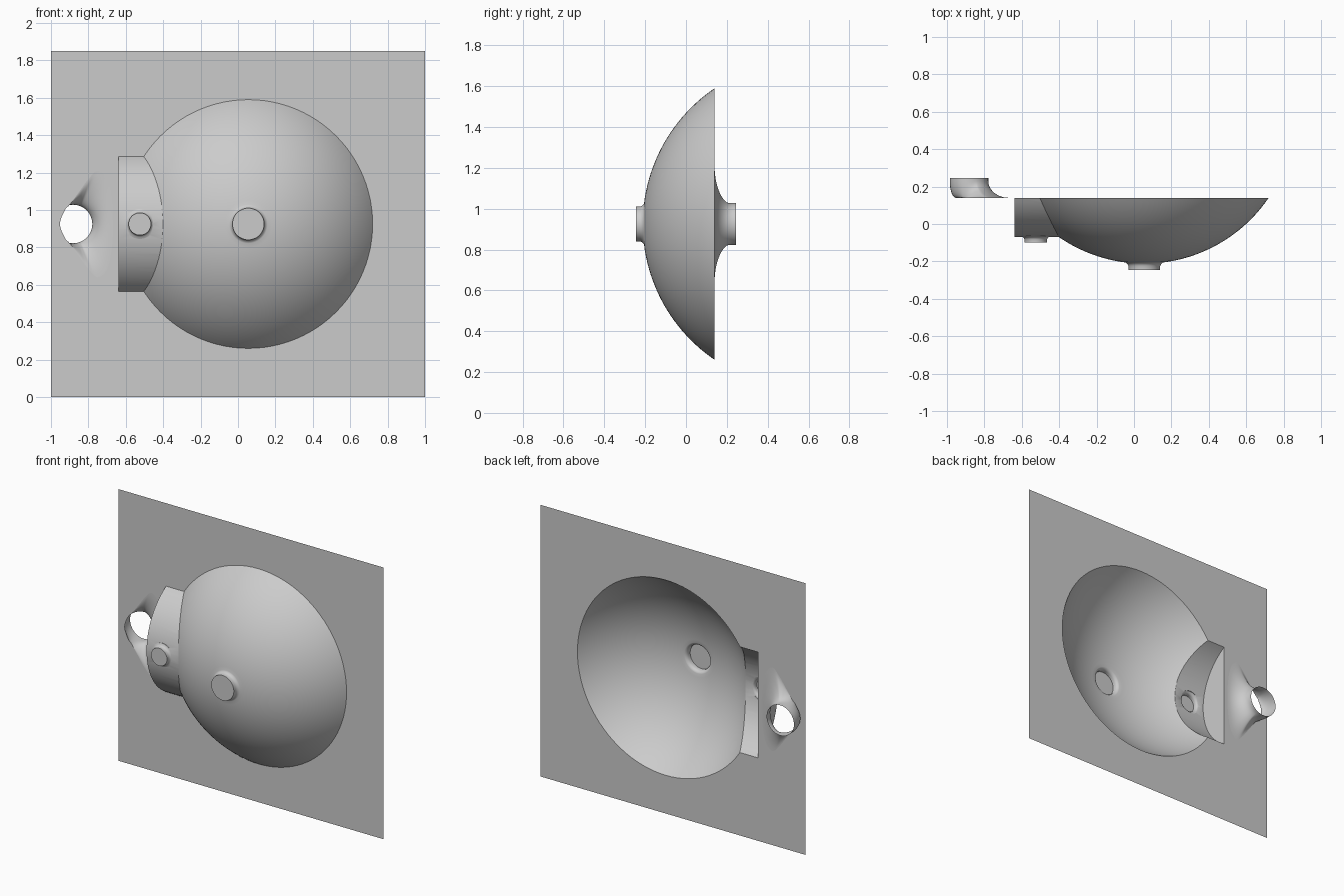
import bpy, bmesh
from math import sin, cos, pi, atan2, sqrt
from mathutils import Vector, Matrix

cube = bpy.data.objects.get("Cube")
if cube:
    bpy.data.objects.remove(cube)

SHEET_Y = 0.14      # plane of the flat sheet
MID_Z = 0.925       # height of the basin centre
BOWL_X = 0.055
FRONT = Matrix.Rotation(pi / 2, 4, "X")   # turns the z axis to -y

grey = bpy.data.materials.new("light_grey")
grey.use_nodes = True
grey.diffuse_color = (0.6, 0.6, 0.6, 1)
grey.node_tree.nodes["Principled BSDF"].inputs["Base Color"].default_value = (0.6, 0.6, 0.6, 1)


def make_object(name, bm):
    mesh = bpy.data.meshes.new(name)
    bm.to_mesh(mesh)
    bm.free()
    mesh.materials.append(grey)
    obj = bpy.data.objects.new(name, mesh)
    bpy.context.collection.objects.link(obj)
    return obj


def smooth(obj):
    bpy.ops.object.select_all(action="DESELECT")
    obj.select_set(True)
    bpy.context.view_layer.objects.active = obj
    bpy.ops.object.shade_smooth_by_angle(angle=0.5)


def lathe(name, profile, x, steps=48):
    """Closed solid turned about a front-to-back axis; profile is (radius, y)."""
    bm = bmesh.new()
    verts = [bm.verts.new((x + r, y, MID_Z)) for r, y in profile]
    edges = [bm.edges.new(pair) for pair in zip(verts, verts[1:])]
    bmesh.ops.spin(bm, geom=verts + edges, cent=(x, 0, MID_Z), axis=(0, 1, 0),
                   angle=2 * pi, steps=steps)
    bmesh.ops.remove_doubles(bm, verts=bm.verts, dist=0.0001)
    bmesh.ops.recalc_face_normals(bm, faces=bm.faces)
    return make_object(name, bm)


# Bowl: part of a sphere
rim, depth = 0.665, 0.352
radius = (rim ** 2 + depth ** 2) / (2 * depth)
bm = bmesh.new()
bmesh.ops.create_uvsphere(bm, u_segments=96, v_segments=80, radius=radius, matrix=(
    Matrix.Translation((BOWL_X, SHEET_Y - depth + radius, MID_Z)) @ FRONT))
basin = make_object("basin", bm)

# Overflow chamber: arched block running into the bowl
half, rise = 0.36, 0.21
arc_r = (half ** 2 + rise ** 2) / (2 * rise)
centre_y = SHEET_Y - rise + arc_r
bm = bmesh.new()
outline = [(SHEET_Y + 0.06, -half)]
for i in range(33):
    dz = arc_r * sin((i / 16 - 1) * atan2(half, arc_r - rise))
    outline.append((centre_y - sqrt(arc_r ** 2 - dz ** 2), dz))
outline.append((SHEET_Y + 0.06, half))
face = bm.faces.new([bm.verts.new((-0.64, y, MID_Z + z)) for y, z in outline])
side = bmesh.ops.extrude_face_region(bm, geom=[face])["geom"]
bmesh.ops.translate(bm, vec=(0.5, 0, 0),
                    verts=[v for v in side if isinstance(v, bmesh.types.BMVert)])
bmesh.ops.recalc_face_normals(bm, faces=bm.faces)
chamber = make_object("overflow_chamber", bm)

# Capped outlets with a small flare at the root
drain = lathe("drain", [(0, -0.245), (0.085, -0.245), (0.085, -0.224), (0.09, -0.214),
                        (0.098, -0.207), (0.11, -0.203), (0.11, -0.1), (0, -0.1)], BOWL_X)
overflow = lathe("overflow_outlet", [(0, -0.1), (0.06, -0.1), (0.06, -0.083), (0.064, -0.075),
                                     (0.07, -0.07), (0.08, -0.066), (0.08, 0), (0, 0)], -0.525)

# Join the solids into one shell
for part in (chamber, drain, overflow):
    mod = basin.modifiers.new("union", "BOOLEAN")
    mod.operation, mod.solver, mod.object = "UNION", "EXACT", part
bpy.context.view_layer.update()
bm = bmesh.new()
bm.from_object(basin, bpy.context.evaluated_depsgraph_get())
basin.modifiers.clear()
for part in (chamber, drain, overflow):
    bpy.data.objects.remove(part)

# Open the shell at the sheet
bmesh.ops.bisect_plane(bm, geom=bm.verts[:] + bm.edges[:] + bm.faces[:], dist=0.00001,
                       plane_co=(0, SHEET_Y, 0), plane_no=(0, 1, 0), clear_outer=True)
bmesh.ops.remove_doubles(bm, verts=bm.verts, dist=0.0001)
basin_rim = [[v.co.copy() for v in e.verts] for e in bm.edges
             if e.is_boundary and all(abs(v.co.y - SHEET_Y) < 0.001 for v in e.verts)]
bm.to_mesh(basin.data)
bm.free()
smooth(basin)

# Footprint of the faucet collar: a fan opening towards the basin
TUBE_X, TUBE_R, END_Y, FLARE_H = -0.882, 0.103, 0.245, 0.09
keys = [(-0.952, 0), (-0.925, 0.075), (-0.9, 0.103), (-0.85, 0.172), (-0.8, 0.24),
        (-0.75, 0.285), (-0.7, 0.24), (-0.675, 0.13), (-0.668, 0)]
keys = keys + [(x, -z) for x, z in keys[-2:0:-1]]
pts = [Vector(k) for k in keys]


def curve_point(i, t):
    a, b, c, d = (pts[(i + k) % len(pts)] for k in (-1, 0, 1, 2))
    return 0.5 * (2 * b + (c - a) * t + (2 * a - 5 * b + 4 * c - d) * t ** 2
                  + (3 * b - a - 3 * c + d) * t ** 3)


foot = [curve_point(i, k / 6) for i in range(len(pts)) for k in range(6)]

# Faucet collar: loft from the footprint to an open tube
bm = bmesh.new()
rings = []
levels = [(1 - sin(a), SHEET_Y + FLARE_H * (1 - cos(a)))
          for a in (pi / 2 * i / 12 for i in range(13))] + [(0, END_Y)]
for blend, y in levels:
    ring = []
    for p in foot:
        angle = atan2(p.y, p.x - TUBE_X)
        tube = Vector((TUBE_X + TUBE_R * cos(angle), TUBE_R * sin(angle)))
        q = tube.lerp(p, blend)
        ring.append(bm.verts.new((q.x, y, MID_Z + q.y)))
    rings.append(ring)
for low, high in zip(rings, rings[1:]):
    for i in range(len(foot)):
        bm.faces.new((low[i - 1], low[i], high[i], high[i - 1]))
bmesh.ops.recalc_face_normals(bm, faces=bm.faces)
smooth(make_object("faucet_collar", bm))

# Flat sheet with openings for the basin and the collar
bm = bmesh.new()


def add_loop(points):
    vs = [bm.verts.new(p) for p in points]
    for i in range(len(vs)):
        bm.edges.new((vs[i - 1], vs[i]))


add_loop([(x, SHEET_Y, z) for x, z in ((-1, 0), (1, 0), (1, 1.85), (-1, 1.85))])
add_loop([(p.x, SHEET_Y, MID_Z + p.y) for p in foot])
for a, b in basin_rim:
    bm.edges.new((bm.verts.new(a), bm.verts.new(b)))
bmesh.ops.remove_doubles(bm, verts=bm.verts, dist=0.0001)
bmesh.ops.triangle_fill(bm, edges=bm.edges[:], use_beauty=True, normal=(0, -1, 0))
for f in bm.faces:
    f.normal_update()
    if f.normal.y > 0:
        f.normal_flip()
make_object("flat_sheet", bm)
